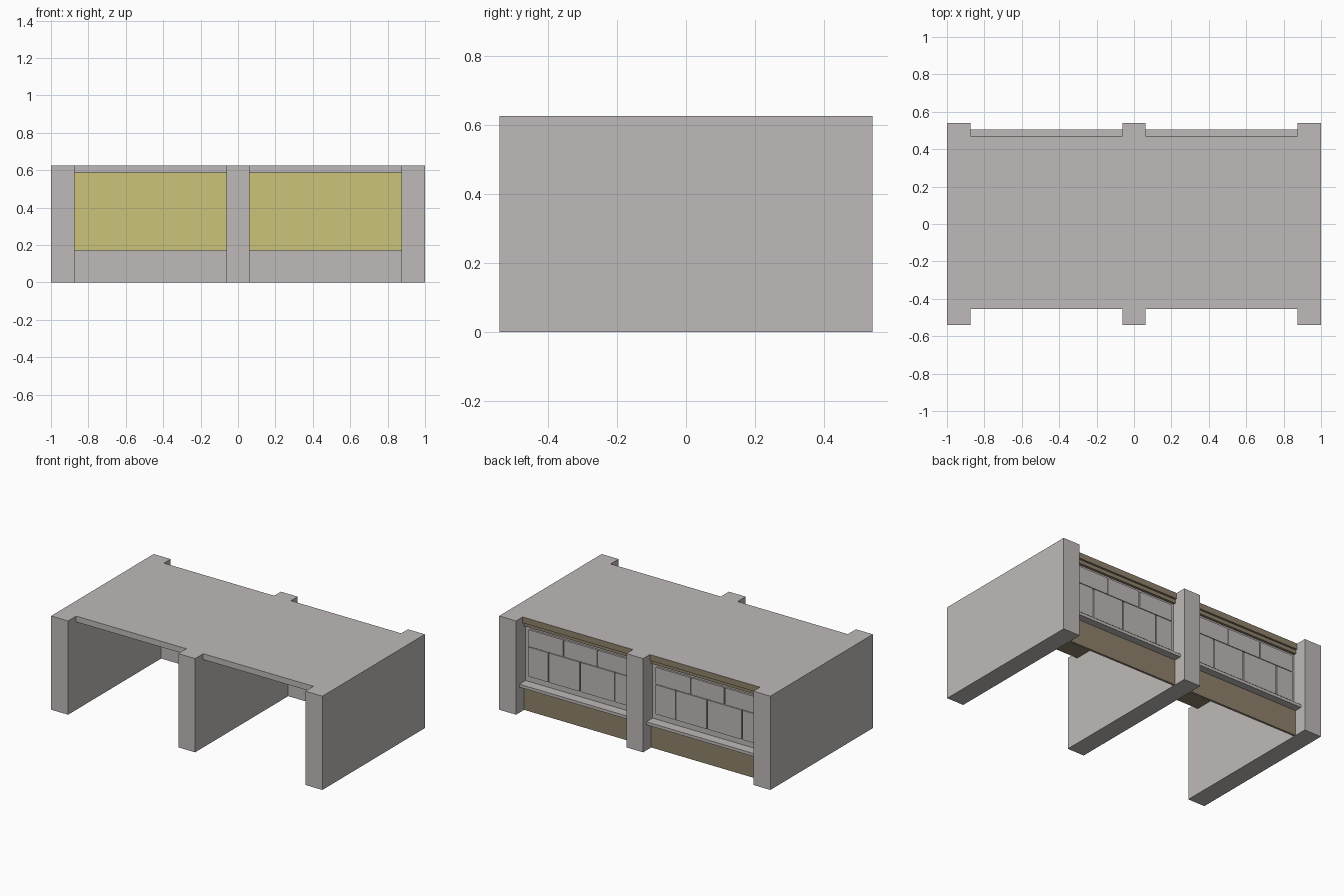
import bpy, bmesh

if "Cube" in bpy.data.objects:
    bpy.data.objects.remove(bpy.data.objects["Cube"])


def material(name, rgb):
    m = bpy.data.materials.new(name)
    m.diffuse_color = (*rgb, 1.0)
    m.use_nodes = True
    m.node_tree.nodes["Principled BSDF"].inputs["Base Color"].default_value = m.diffuse_color
    return m


stone = material("warm grey stone", (0.515, 0.491, 0.479))
brown = material("dull brown", (0.275, 0.223, 0.147))
yellow = material("pale yellow", (0.597, 0.552, 0.195))


def box(name, x, y, z, mat, bevel=0.0):
    """Box from (min, max) ranges on each axis."""
    bm = bmesh.new()
    bmesh.ops.create_cube(bm, size=1.0)
    for v in bm.verts:
        v.co = [r[0] if c < 0 else r[1] for c, r in zip(v.co, (x, y, z))]
    if bevel:
        # round only the corners seen from the back
        edges = [e for e in bm.edges
                 if abs(e.verts[0].co.y - e.verts[1].co.y) > 1e-5]
        bmesh.ops.bevel(bm, geom=edges, offset=bevel, segments=2,
                        profile=0.5, affect='EDGES')
    bmesh.ops.recalc_face_normals(bm, faces=bm.faces)
    me = bpy.data.meshes.new(name)
    bm.to_mesh(me)
    bm.free()
    me.materials.append(mat)
    ob = bpy.data.objects.new(name, me)
    bpy.context.collection.objects.link(ob)
    return ob


# three cross walls
for name, x in (("left_wall", (-1, -0.875)), ("middle_wall", (-0.062, 0.062)),
                ("right_wall", (0.875, 1))):
    box(name, x, (-0.54, 0.54), (0, 0.625), stone)

# brick joints measured from the left edge of a bay
rows = (((0.23, 0.426), (0.02, 0.146, 0.403, 0.634, 0.787)),
        ((0.43, 0.542), (0.02, 0.275, 0.523, 0.787)))

for side, x0, x1 in (("left", -0.875, -0.062), ("right", 0.062, 0.875)):
    bay = (x0, x1)
    # roof with brown ceiling and brown rear edge
    box(side + "_roof", bay, (-0.455, 0.468), (0.587, 0.625), stone)
    box(side + "_ceiling", bay, (-0.453, 0.468), (0.585, 0.587), brown)
    box(side + "_rear_roof_edge", bay, (0.468, 0.47), (0.585, 0.6245), brown)
    box(side + "_rear_lintel", bay, (0.438, 0.457), (0.56, 0.585), brown)
    # upper rear wall: yellow inside, stone outside
    box(side + "_inner_lining", bay, (0.426, 0.43), (0.17, 0.585), yellow)
    box(side + "_rear_wall", bay, (0.43, 0.44), (0.17, 0.585), stone)
    # lower rear panel: stone inside, brown outside
    box(side + "_lower_panel_inside", bay, (0.44, 0.448), (0, 0.17), stone)
    box(side + "_lower_panel_outside", bay, (0.448, 0.455), (0, 0.17), brown)
    # sill
    box(side + "_sill", bay, (0.43, 0.505), (0.17, 0.19), stone)
    # raised stone blocks
    for z, joints in rows:
        for a, b in zip(joints, joints[1:]):
            box(side + "_stone_block", (x0 + a + 0.003, x0 + b - 0.003),
                (0.438, 0.453), z, stone, 0.006)
